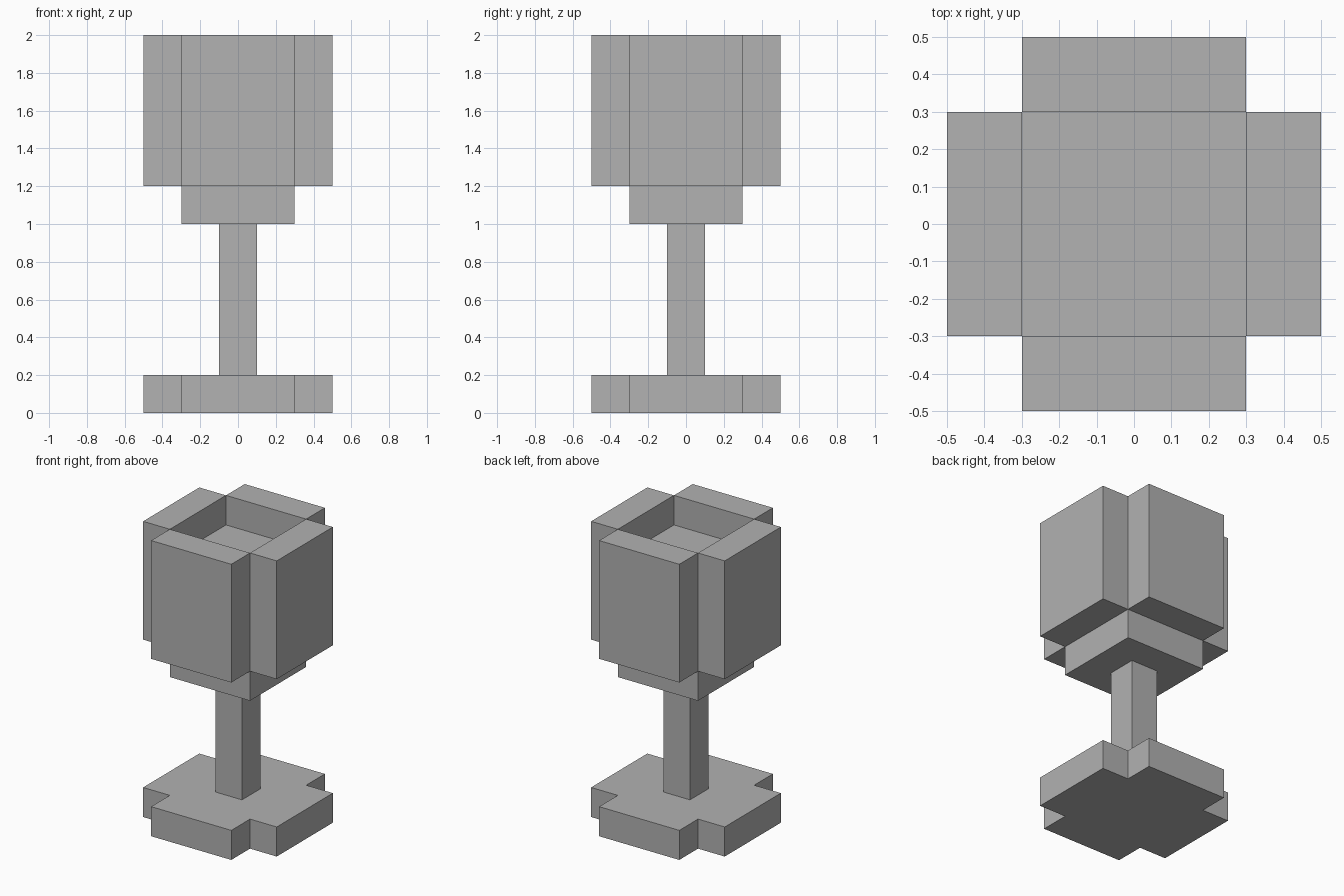
import bpy
import bmesh
from math import radians
from mathutils import Matrix

if "Cube" in bpy.data.objects:
    bpy.data.objects.remove(bpy.data.objects["Cube"], do_unlink=True)

INNER, OUTER = 0.3, 0.5

# Single material
grey = bpy.data.materials.new("plain grey")
grey.use_nodes = True
colour = (0.445, 0.445, 0.445, 1)
grey.diffuse_color = colour
grey.node_tree.nodes["Principled BSDF"].inputs["Base Color"].default_value = colour


def finish(name, bm):
    bmesh.ops.recalc_face_normals(bm, faces=bm.faces)
    mesh = bpy.data.meshes.new(name)
    bm.to_mesh(mesh)
    bm.free()
    mesh.materials.append(grey)
    obj = bpy.data.objects.new(name, mesh)
    bpy.context.collection.objects.link(obj)
    return obj


def prism(name, outline, bottom, top):
    """Extrude a flat outline from bottom to top."""
    bm = bmesh.new()
    face = bm.faces.new([bm.verts.new((x, y, bottom)) for x, y in outline])
    result = bmesh.ops.extrude_face_region(bm, geom=[face], use_keep_orig=True)
    verts = [v for v in result["geom"] if isinstance(v, bmesh.types.BMVert)]
    bmesh.ops.translate(bm, verts=verts, vec=(0, 0, top - bottom))
    return finish(name, bm)


def block(name, half, bottom, top):
    square = [(-half, -half), (half, -half), (half, half), (-half, half)]
    return prism(name, square, bottom, top)


# Cross-shaped foot with notched corners
cross = []
corner = [(OUTER, -INNER), (OUTER, INNER), (INNER, INNER)]
for turn in range(4):
    for x, y in corner:
        for _ in range(turn):
            x, y = -y, x
        cross.append((x, y))
prism("foot", cross, 0, 0.2)

# Stem, and the core that closes the bowl below and forms its floor
block("stem", 0.1, 0.2, 1.0)
block("bowl_core", INNER, 1.0, 1.8)

# Four thick walls around the bowl
wall = [(-INNER, -OUTER), (INNER, -OUTER), (INNER, -INNER), (-INNER, -INNER)]
for turn, side in enumerate(("front", "left", "back", "right")):
    panel = prism(f"{side}_wall", wall, 1.2, 2.0)
    panel.data.transform(Matrix.Rotation(radians(90 * turn), 4, "Z"))
